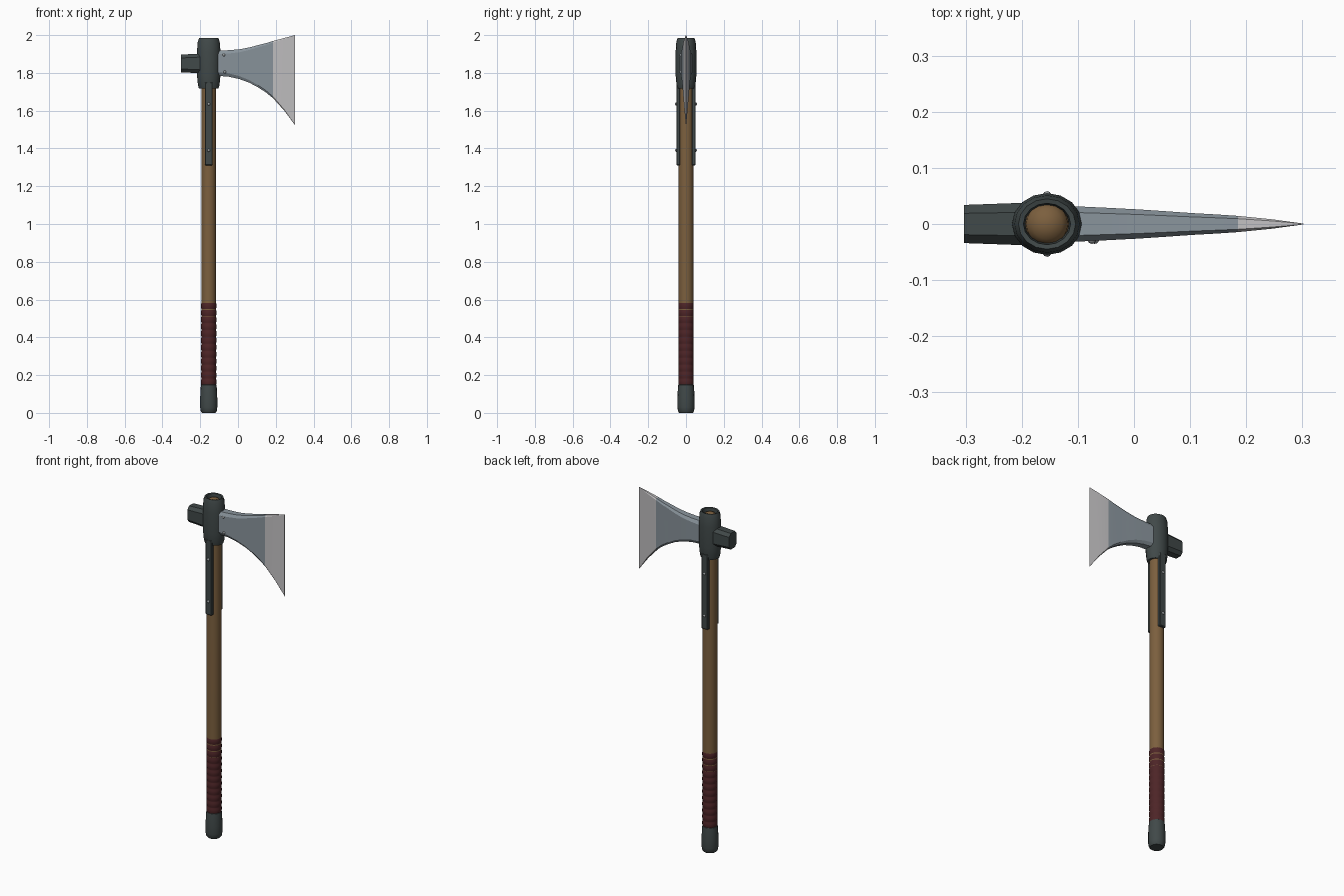
import bpy, bmesh, math

if "Cube" in bpy.data.objects:
    bpy.data.objects.remove(bpy.data.objects["Cube"])

CX = -0.155  # shaft axis


def material(name, rgb):
    m = bpy.data.materials.new(name)
    m.diffuse_color = (*rgb, 1)
    m.use_nodes = True
    m.node_tree.nodes["Principled BSDF"].inputs["Base Color"].default_value = m.diffuse_color
    return m


WOOD = material("wood", (0.2, 0.115, 0.048))
IRON = material("dark iron", (0.052, 0.066, 0.066))
STEEL = material("blade steel", (0.25, 0.295, 0.33))
EDGE = material("sharpened edge", (0.54, 0.53, 0.54))
GRIP = material("red leather", (0.075, 0.018, 0.02))
RIVET = material("rivet metal", (0.3, 0.32, 0.33))


def finish(name, bm, mats, smooth=None):
    bmesh.ops.remove_doubles(bm, verts=bm.verts, dist=1e-5)
    bmesh.ops.recalc_face_normals(bm, faces=bm.faces)
    me = bpy.data.meshes.new(name)
    bm.to_mesh(me)
    bm.free()
    ob = bpy.data.objects.new(name, me)
    bpy.context.collection.objects.link(ob)
    for m in mats:
        me.materials.append(m)
    if smooth:
        bpy.ops.object.select_all(action='DESELECT')
        ob.select_set(True)
        bpy.context.view_layer.objects.active = ob
        bpy.ops.object.shade_smooth_by_angle(angle=math.radians(smooth))
    return ob


def loft(bm, rings, closed=False):
    """Skin a list of point rings; cap the ends unless the loft is closed."""
    vs = [[bm.verts.new(p) for p in r] for r in rings]
    n = len(vs[0])
    pairs = list(zip(vs, vs[1:])) + ([(vs[-1], vs[0])] if closed else [])
    for a, b in pairs:
        for i in range(n):
            j = (i + 1) % n
            bm.faces.new((a[i], a[j], b[j], b[i]))
    if not closed:
        bm.faces.new(vs[0])
        bm.faces.new(vs[-1])


def lathe(name, profile, mat, n=16, sx=1, sy=1, closed=False, smooth=35):
    bm = bmesh.new()
    ang = [2 * math.pi * i / n for i in range(n)]
    loft(bm, [[(CX + r * sx * math.cos(a), r * sy * math.sin(a), z) for a in ang]
              for r, z in profile], closed)
    return finish(name, bm, [mat], smooth)


# Wooden shaft with a domed top
lathe("shaft", [(0.037, 0.1), (0.039, 0.6), (0.039, 1.93), (0.037, 1.955),
                (0.027, 1.968), (0.012, 1.975), (0.002, 1.976)], WOOD, 20, smooth=60)

# Wrapped grip made of shallow ridges
ridges = 12
grip = [(0.038, 0.14)]
for i in range(ridges):
    z0 = 0.145 + i * 0.44 / ridges
    grip += [(0.0385, z0 + 0.002), (0.041, z0 + 0.01), (0.041, z0 + 0.027), (0.0385, z0 + 0.035)]
lathe("grip", grip, GRIP, 20)

# Pommel cap
lathe("pommel", [(0.036, 0), (0.042, 0.008), (0.0455, 0.03), (0.0455, 0.075),
                 (0.043, 0.13), (0.041, 0.148), (0.036, 0.152)], IRON)

# Hollow collar around the shaft
lathe("collar", [(0.052, 1.718), (0.057, 1.735), (0.0625, 1.79), (0.0625, 1.91),
                 (0.058, 1.965), (0.051, 1.984), (0.042, 1.982), (0.039, 1.96),
                 (0.038, 1.72)], IRON, sy=0.88, closed=True)


def octagon(x, hy, iy, z0, z1, c):
    return [(x, -iy, z0), (x, iy, z0), (x, hy, z0 + c), (x, hy, z1 - c),
            (x, iy, z1), (x, -iy, z1), (x, -hy, z1 - c), (x, -hy, z0 + c)]


# Hammer poll behind the collar
bm = bmesh.new()
loft(bm, [octagon(-0.303, 0.034, 0.019, 1.803, 1.897, 0.018),
          octagon(-0.19, 0.038, 0.021, 1.798, 1.902, 0.018)])
finish("poll", bm, [IRON])

# Flared blade: x, bottom, top, half thickness
stations = [(-0.115, 1.785, 1.918, 0.032), (-0.05, 1.78, 1.92, 0.029),
            (0.008, 1.767, 1.925, 0.026), (0.06, 1.748, 1.935, 0.0225),
            (0.103, 1.725, 1.946, 0.0195), (0.147, 1.697, 1.957, 0.017),
            (0.185, 1.666, 1.969, 0.0145), (0.245, 1.6, 1.985, 0.0085),
            (0.302, 1.523, 2.0, 0.0008)]
bm = bmesh.new()
loft(bm, [octagon(x, h, h * 0.65, z0, z1, 0.6 * h) for x, z0, z1, h in stations])
for f in bm.faces:
    f.material_index = int(f.calc_center_median().x > 0.19)
finish("blade", bm, [STEEL, EDGE], 20)


def rivet(name, x, y, z, r=0.008):
    bm = bmesh.new()
    bmesh.ops.create_uvsphere(bm, u_segments=10, v_segments=6, radius=r)
    bmesh.ops.translate(bm, verts=bm.verts, vec=(x, y, z))
    finish(name, bm, [RIVET], 60)


# Side straps with their rivets
for side, s in (("front", -1), ("back", 1)):
    bm = bmesh.new()
    bmesh.ops.create_cube(bm, size=1)
    bmesh.ops.scale(bm, verts=bm.verts, vec=(0.042, 0.022, 0.44))
    bmesh.ops.translate(bm, verts=bm.verts, vec=(CX, s * 0.0405, 1.53))
    bmesh.ops.bevel(bm, geom=bm.edges[:], offset=0.004, segments=1, affect='EDGES')
    finish(side + "_strap", bm, [IRON])
    for k, z in enumerate((1.39, 1.635)):
        rivet(f"{side}_strap_rivet_{k}", CX, s * 0.0505, z)

# Blade rivets, front side only
for k, (x, z) in enumerate(((-0.075, 1.895), (-0.07, 1.805))):
    rivet(f"blade_rivet_{k}", x, -0.0275, z)
